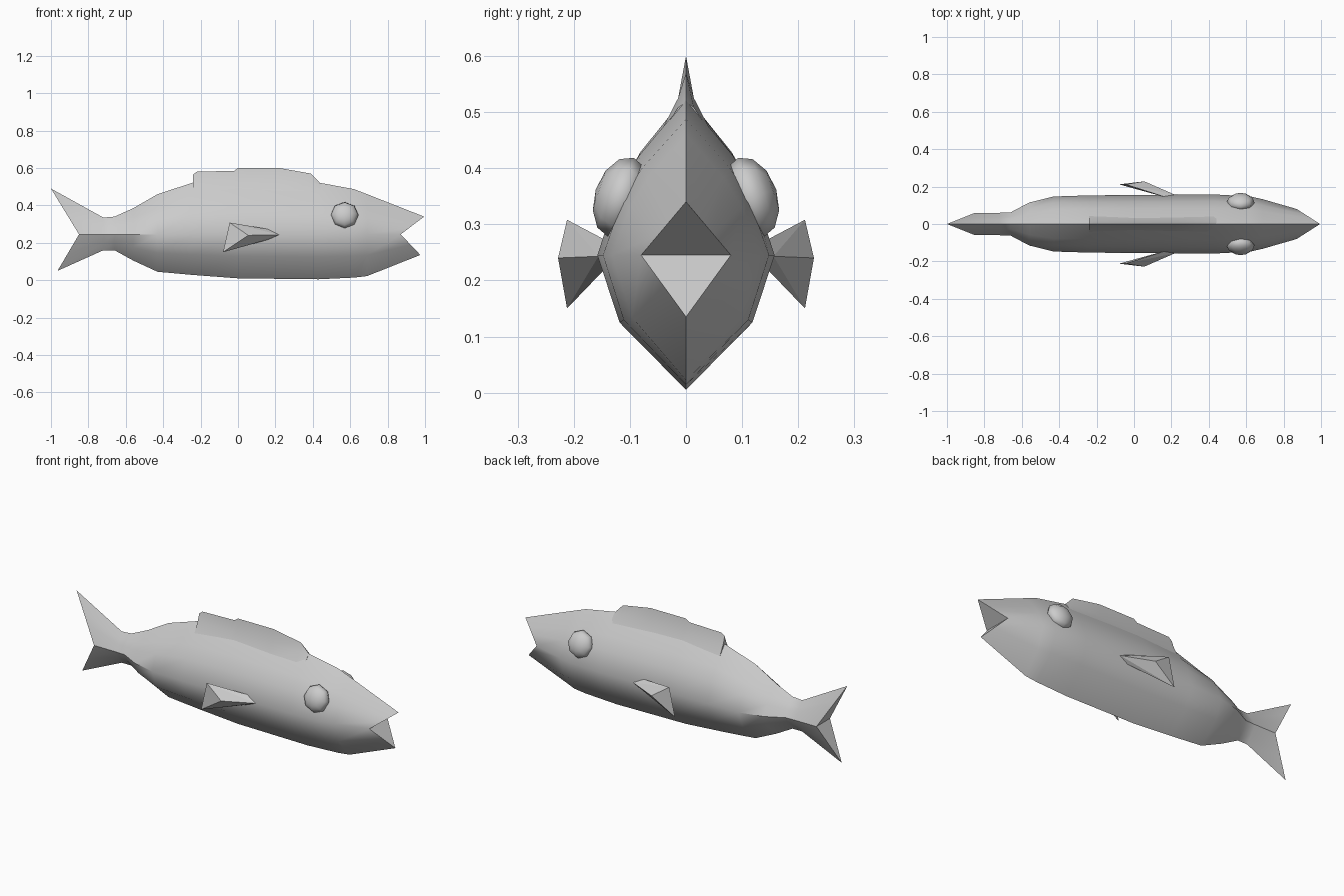
import bpy, bmesh, math
from mathutils import Vector

if "Cube" in bpy.data.objects:
    bpy.data.objects.remove(bpy.data.objects["Cube"])


def finish(name, bm, angle=None):
    bmesh.ops.recalc_face_normals(bm, faces=bm.faces[:])
    mesh = bpy.data.meshes.new(name)
    bm.to_mesh(mesh)
    bm.free()
    ob = bpy.data.objects.new(name, mesh)
    bpy.context.collection.objects.link(ob)
    if angle:
        bpy.ops.object.select_all(action='DESELECT')
        ob.select_set(True)
        bpy.context.view_layer.objects.active = ob
        bpy.ops.object.shade_smooth_by_angle(angle=math.radians(angle))
    return ob


def loft(bm, rings):
    rows = [[bm.verts.new(p) for p in ring] for ring in rings]
    n = len(rows[0])
    for a, b in zip(rows, rows[1:]):
        for i in range(n):
            j = (i + 1) % n
            bm.faces.new((a[i], a[j], b[j], b[i]))
    return rows


# Body cross-section: ridge, bulging flank, keel; bulge 0 gives straight sides
def section(top, mid, bottom, bulge):
    t, m, b = (Vector(p) for p in ((top[0], 0, top[1]), mid, (bottom[0], 0, bottom[1])))

    def between(end, f, k):
        p = m.lerp(end, f)
        p.y = m.y * ((1 - f) * (1 - bulge) + k * bulge)
        return p

    half = [between(t, .64, .53), between(t, .40, .77), m, between(b, .5, .75)]
    mirrored = [Vector((p.x, -p.y, p.z)) for p in reversed(half)]
    return [t] + half + [b] + mirrored


# Body: x, top z, half width, bottom z, bulge
stations = [(-.72, .335, .06, .16, .3), (-.66, .34, .062, .16, .5),
            (-.56, .385, .115, .105, .8), (-.43, .46, .147, .045, 1),
            (-.24, .522, .153, .028, 1), (0, .53, .155, .01, 1),
            (.43, .522, .158, .005, 1), (.62, .487, .148, .014, 1),
            (.69, .46, .132, .022, .9)]
rings = [section((-1, .49), (-.85, .06, .245), (-.965, .05), 0)]
rings += [section((x, t), (x, w, .245), (x, b), k) for x, t, w, b, k in stations]
rings += [section((.995, .34), (.87, .08, .245), (.975, .135), 0)]
bm = bmesh.new()
rows = loft(bm, rings)
# Notched mouth and tail ends, each an upper and a lower flat
for r in (rows[0], rows[-1]):
    bm.faces.new((r[0], r[1], r[2], r[3], r[7], r[8], r[9]))
    bm.faces.new((r[3], r[4], r[5], r[6], r[7]))
finish("body", bm, 40)

# Dorsal fin with a thin blade flaring into the back
bm = bmesh.new()
profile = [(-.24, .565), (-.22, .58), (-.02, .585), (0, .6), (.22, .6), (.39, .57), (.44, .518)]
fin = []
for x, z in profile:
    s = min(.525, z - .01)
    fin.append([(x, 0, z), (x, .014, s), (x, .05, .455), (x, -.05, .455), (x, -.014, s)])
rows = loft(bm, fin)
for r in (rows[0], rows[-1]):
    bm.faces.new(r)
finish("dorsal_fin", bm, 30)

for side, label in ((1, "left"), (-1, "right")):
    # Pectoral fin wedge
    bm = bmesh.new()
    for x, y, z in ((.18, .14, .27), (.22, .156, .243), (.19, .14, .225),
                    (-.045, .212, .308), (.055, .228, .24), (-.08, .212, .15)):
        bm.verts.new((x, side * y, z))
    bmesh.ops.convex_hull(bm, input=bm.verts[:])
    finish(label + "_pectoral_fin", bm)

    # Bulging eye, tilted to follow the flank
    bm = bmesh.new()
    bmesh.ops.create_uvsphere(bm, u_segments=8, v_segments=6, radius=1)
    eye = finish(label + "_eye", bm, 60)
    eye.scale = (.074, .074, .047)
    eye.rotation_euler = (math.radians(-72 * side), 0, 0)
    eye.location = (.57, side * .116, .348)
